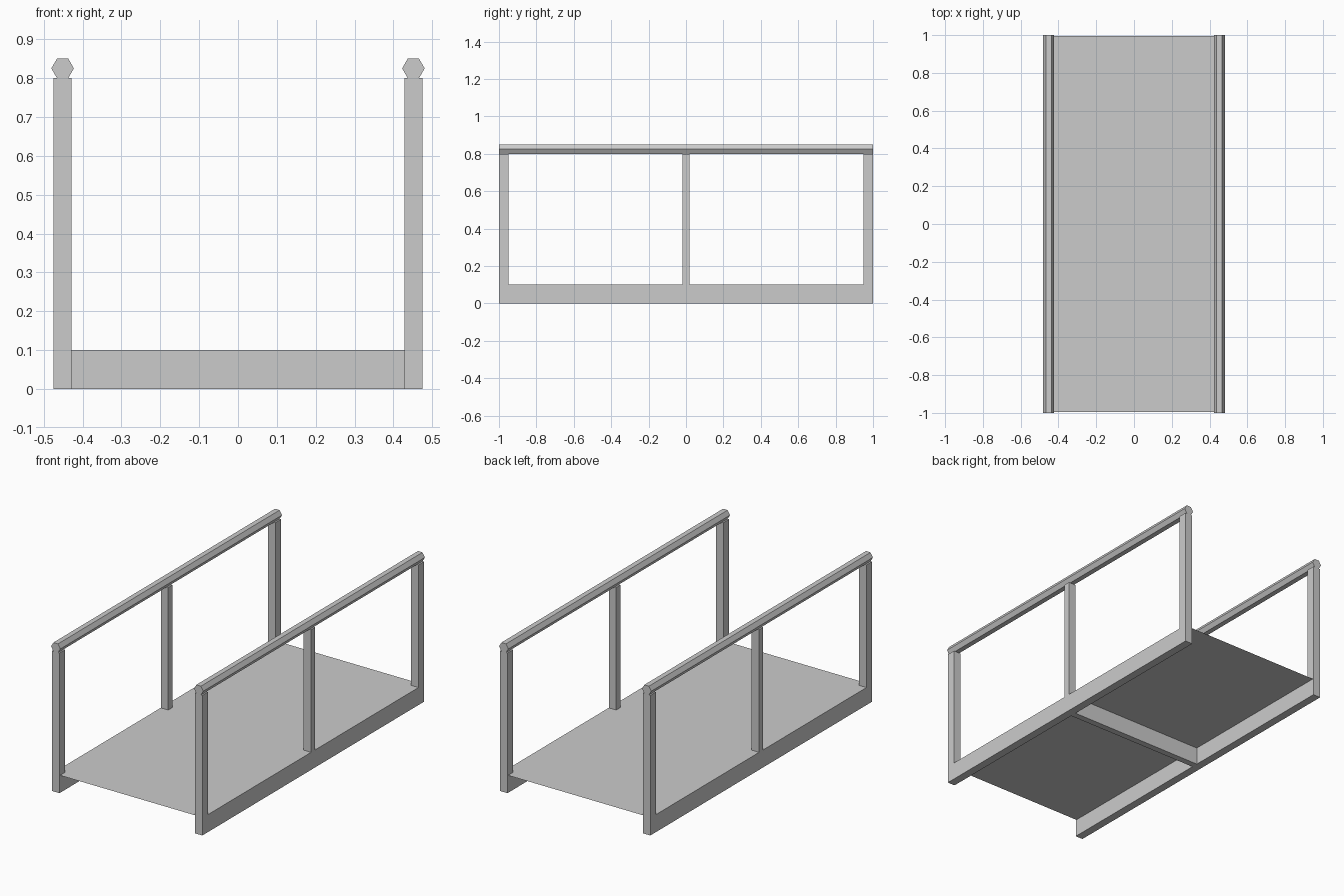
import bpy
import bmesh
import math
from mathutils import Matrix

cube = bpy.data.objects.get("Cube")
if cube:
    bpy.data.objects.remove(cube, do_unlink=True)

grey = bpy.data.materials.new("light_grey")
colour = (0.6, 0.6, 0.6, 1.0)
grey.use_nodes = True
grey.diffuse_color = colour
grey.node_tree.nodes["Principled BSDF"].inputs["Base Color"].default_value = colour

DECK_Z = 0.1              # deck height, also the depth of the beams
POST_TOP = 0.8
INNER, OUTER = 0.428, 0.475
HALF_MID = 0.0185         # half thickness of the middle post and cross beam
END_POST = 0.05
RAIL_RADIUS = 0.029


def finish(name, bm):
    mesh = bpy.data.meshes.new(name)
    bm.to_mesh(mesh)
    bm.free()
    mesh.materials.append(grey)
    obj = bpy.data.objects.new(name, mesh)
    bpy.context.collection.objects.link(obj)
    return obj


def box(name, low, high):
    bm = bmesh.new()
    size = [b - a for a, b in zip(low, high)]
    centre = [(a + b) / 2 for a, b in zip(low, high)]
    bmesh.ops.create_cube(bm, size=1, matrix=Matrix.Translation(centre) @ Matrix.Diagonal((*size, 1)))
    return finish(name, bm)


def deck_panel(name, y0, y1):
    bm = bmesh.new()
    corners = [(-INNER, y0), (INNER, y0), (INNER, y1), (-INNER, y1)]
    bm.faces.new([bm.verts.new((x, y, DECK_Z)) for x, y in corners])
    return finish(name, bm)


def hand_rail(name, x):
    # six-sided bar with flat top and bottom, lying along y
    bm = bmesh.new()
    z = POST_TOP + RAIL_RADIUS * math.cos(math.pi / 6)
    place = (Matrix.Translation((x, 0, z)) @ Matrix.Rotation(math.pi / 2, 4, 'X'))
    bmesh.ops.create_cone(bm, cap_ends=True, segments=6, radius1=RAIL_RADIUS,
                          radius2=RAIL_RADIUS, depth=2)
    # turn a corner to point sideways whatever the starting angle
    v = bm.verts[:][0].co
    turn = Matrix.Rotation(-math.atan2(v.y, v.x), 4, 'Z')
    bmesh.ops.transform(bm, matrix=place @ turn, verts=bm.verts)
    return finish(name, bm)


# Side frames: beam, three posts and rail on each side
for side, sign in (("left", 1), ("right", -1)):
    x0, x1 = sorted((sign * INNER, sign * OUTER))
    box(side + "_side_beam", (x0, -1, 0), (x1, 1, DECK_Z))
    for label, y0, y1 in (("front", -1, -1 + END_POST),
                          ("middle", -HALF_MID, HALF_MID),
                          ("back", 1 - END_POST, 1)):
        box(f"{side}_{label}_post", (x0, y0, DECK_Z), (x1, y1, POST_TOP))
    hand_rail(side + "_hand_rail", sign * (INNER + OUTER) / 2)

# Cross beam and the thin deck on either side of it
box("cross_beam", (-INNER, -HALF_MID, 0), (INNER, HALF_MID, DECK_Z))
deck_panel("front_deck", -0.995, -HALF_MID)
deck_panel("back_deck", HALF_MID, 0.995)
